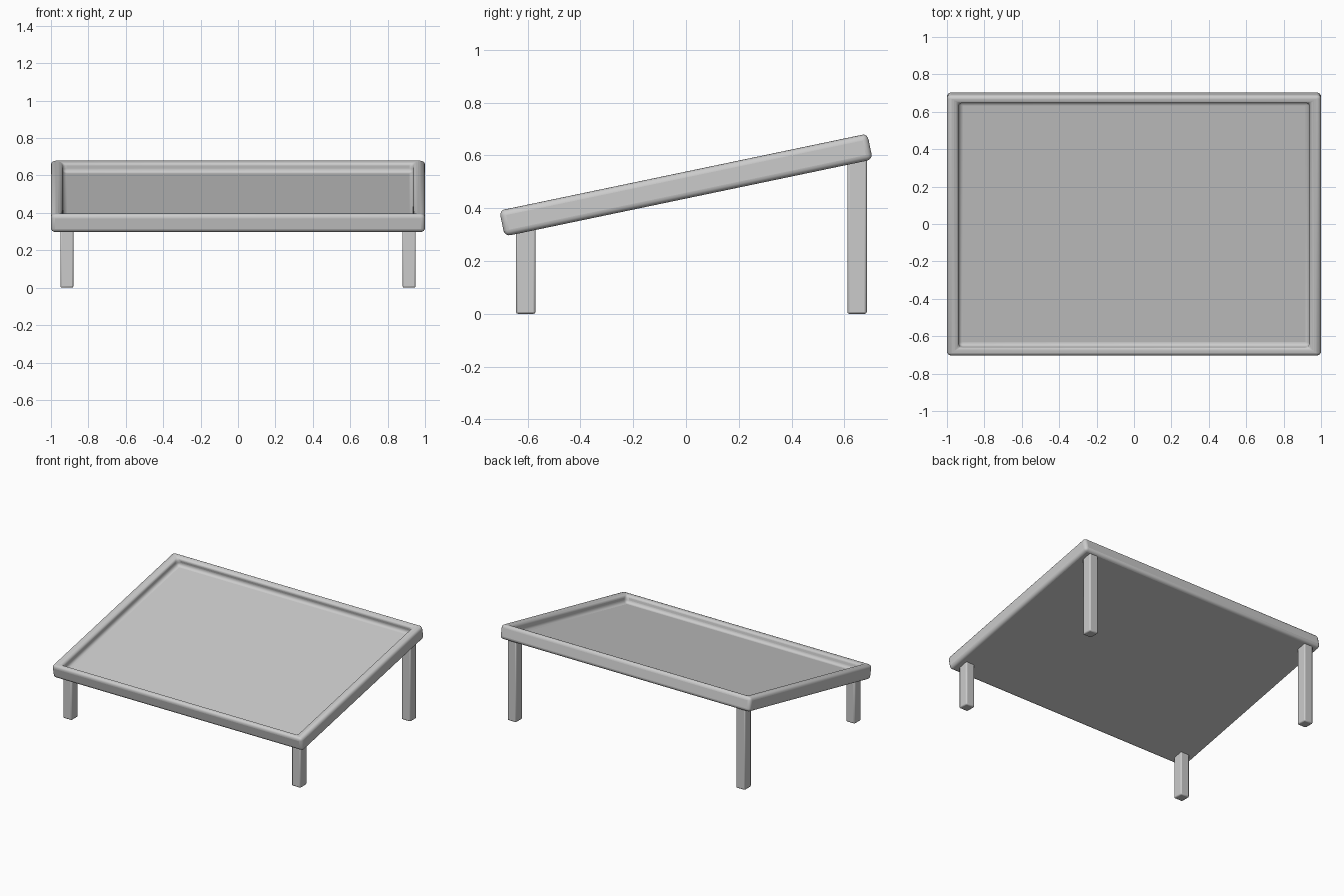
import bpy, bmesh, math
from mathutils import Vector

if "Cube" in bpy.data.objects:
    bpy.data.objects.remove(bpy.data.objects["Cube"])


def box(name, size, loc, bevel, segments):
    bpy.ops.mesh.primitive_cube_add(size=1, location=loc)
    ob = bpy.context.object
    ob.name = name
    ob.scale = size
    bpy.ops.object.transform_apply(location=False, rotation=False, scale=True)
    m = ob.modifiers.new("rounding", 'BEVEL')
    m.width, m.segments, m.limit_method = bevel, segments, 'ANGLE'
    return ob


# Tilted tray top with a raised lip around a recessed panel
tray = box("tray_top", (2.0, 1.424, 0.10), (0, 0, 0.488), 0.022, 4)
bm = bmesh.new()
bm.from_mesh(tray.data)
bm.faces.ensure_lookup_table()
top = max(bm.faces, key=lambda f: f.normal.z)
bmesh.ops.inset_region(bm, faces=[top], thickness=0.03)
for v in top.verts:
    v.co.x = math.copysign(0.938, v.co.x)
    v.co.y = math.copysign(0.668, v.co.y)
floor = bmesh.ops.extrude_discrete_faces(bm, faces=[top])["faces"][0]
bmesh.ops.translate(bm, verts=floor.verts, vec=Vector((0, 0, -0.06)))
bm.to_mesh(tray.data)
bm.free()
tray.rotation_euler.x = math.radians(11.8)
bpy.ops.object.shade_smooth_by_angle(angle=math.radians(35))

# Four straight legs: short at the front, tall at the back
for label, y, height in (("front", -0.607, 0.34), ("back", 0.648, 0.60)):
    for side, x in (("left", -0.915), ("right", 0.915)):
        box(f"{label}_{side}_leg", (0.07, 0.074, height),
            (x, y, height / 2), 0.008, 2)
        bpy.ops.object.shade_smooth_by_angle(angle=math.radians(35))
